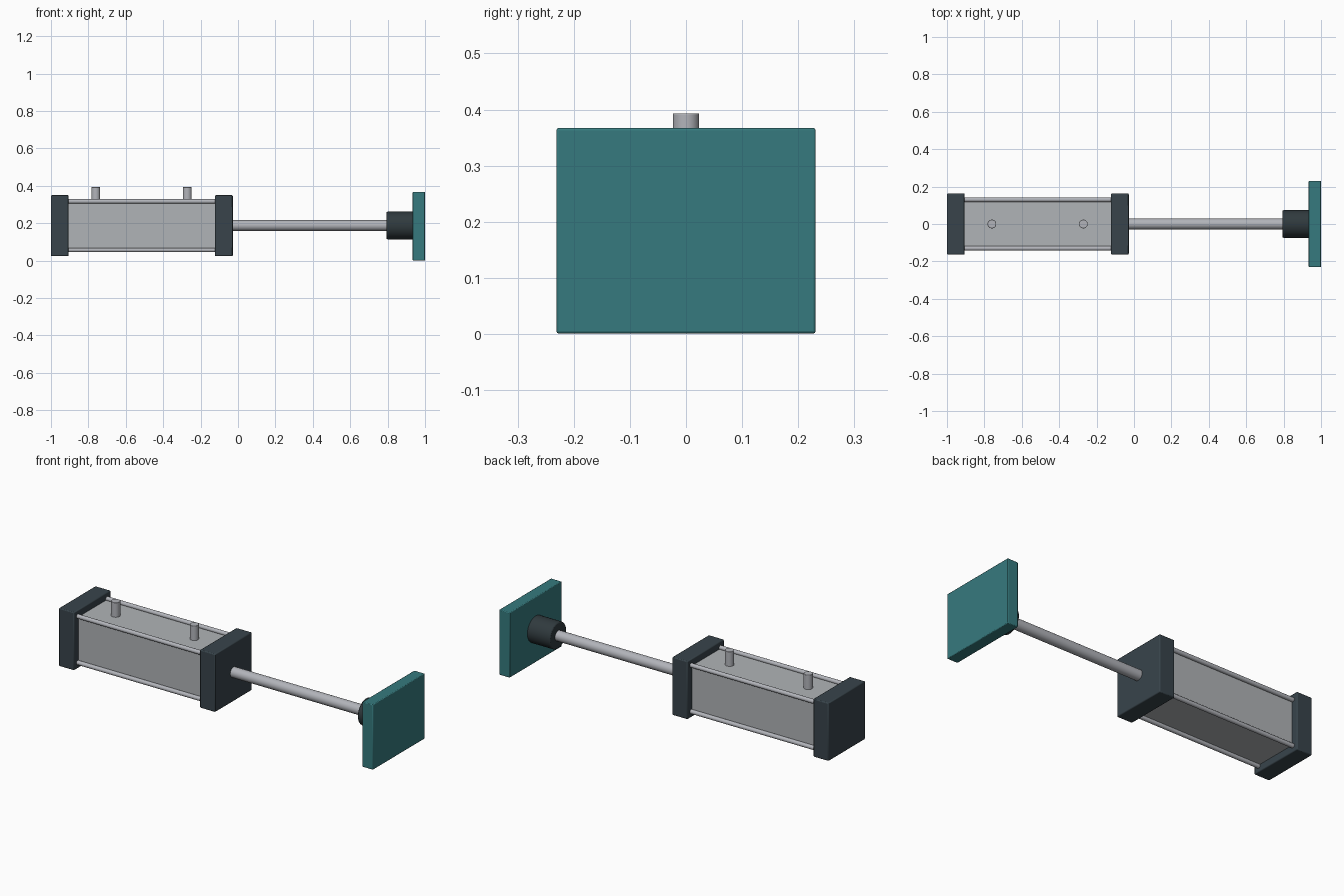
import bpy, math

if "Cube" in bpy.data.objects:
    bpy.data.objects.remove(bpy.data.objects["Cube"])

ZC = 0.185  # height of the cylinder axis


def material(name, srgb):
    m = bpy.data.materials.new(name)
    lin = [((c / 255 + 0.055) / 1.055) ** 2.4 for c in srgb]
    m.diffuse_color = (*lin, 1)
    m.use_nodes = True
    m.node_tree.nodes["Principled BSDF"].inputs["Base Color"].default_value = m.diffuse_color
    return m


DARK = material("dark slate", (56, 68, 75))
GREY = material("aluminium grey", (176, 180, 183))
STEEL = material("steel", (178, 180, 186))
BLACK = material("charcoal", (48, 58, 62))
TEAL = material("teal", (54, 122, 126))


def finish(name, mat, bevel):
    o = bpy.context.object
    o.name = name
    o.data.materials.append(mat)
    if bevel:
        b = o.modifiers.new("edge", 'BEVEL')
        b.width, b.segments = bevel, 2
        b.limit_method, b.angle_limit = 'ANGLE', math.radians(40)
    bpy.ops.object.shade_smooth_by_angle(angle=math.radians(35))
    return o


def box(name, x0, x1, hy, z0, z1, mat, bevel=0.005):
    bpy.ops.mesh.primitive_cube_add(size=1, location=((x0 + x1) / 2, 0, (z0 + z1) / 2))
    bpy.context.object.scale = (x1 - x0, 2 * hy, z1 - z0)
    bpy.ops.object.transform_apply(location=False, rotation=False, scale=True)
    return finish(name, mat, bevel)


def rod(name, x0, x1, y, z, r, mat, bevel=0, sides=32):
    bpy.ops.mesh.primitive_cylinder_add(vertices=sides, radius=r, depth=x1 - x0,
                                        location=((x0 + x1) / 2, y, z),
                                        rotation=(0, math.pi / 2, 0))
    return finish(name, mat, bevel)


# Barrel and end caps
box("barrel", -0.91, -0.12, 0.124, ZC + 0.002 - 0.124, ZC + 0.002 + 0.124, GREY, 0.003)
box("rear_cap", -1.0, -0.905, 0.163, 0.024, 0.350, DARK)
box("front_cap", -0.123, -0.028, 0.163, 0.024, 0.350, DARK)

# Tie rods at the barrel corners
for sy in (-1, 1):
    for sz in (-1, 1):
        rod("tie_rod", -0.91, -0.12, sy * 0.13, ZC + 0.002 + sz * 0.13, 0.012, STEEL, 0, 20)

# Air ports on top
for x in (-0.76, -0.271):
    bpy.ops.mesh.primitive_cylinder_add(vertices=32, radius=0.0235, depth=0.103,
                                        location=(x, 0, 0.3415))
    finish("air_port", STEEL, 0.002)

# Piston rod, coupling and push plate
rod("piston_rod", -0.05, 0.81, 0, ZC + 0.003, 0.029, STEEL)
rod("coupling", 0.794, 0.94, 0, ZC + 0.003, 0.074, BLACK, 0.006, 48)
box("push_plate", 0.934, 1.0, 0.231, 0.001, 0.367, TEAL, 0.004)
